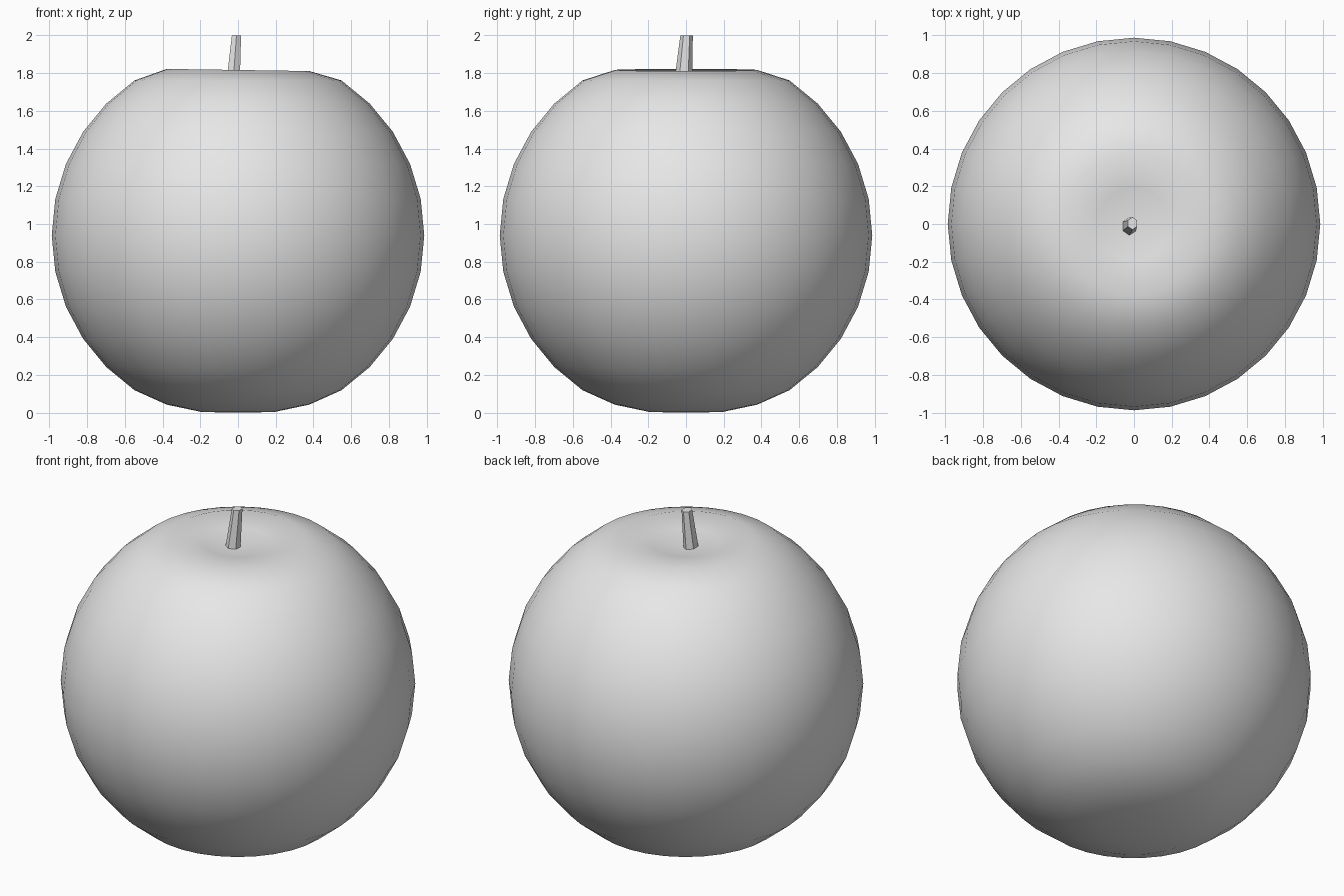
import bpy, bmesh, math
from mathutils import Vector

cube = bpy.data.objects.get("Cube")
if cube:
    bpy.data.objects.remove(cube, do_unlink=True)

grey = bpy.data.materials.new("light grey")
grey.use_nodes = True
grey.diffuse_color = (0.8, 0.8, 0.8, 1)
grey.node_tree.nodes["Principled BSDF"].inputs["Base Color"].default_value = (0.8, 0.8, 0.8, 1)


def add_object(name, bm):
    bmesh.ops.recalc_face_normals(bm, faces=bm.faces)
    mesh = bpy.data.meshes.new(name)
    bm.to_mesh(mesh)
    bm.free()
    mesh.materials.append(grey)
    obj = bpy.data.objects.new(name, mesh)
    bpy.context.collection.objects.link(obj)
    return obj


# Fruit body: a sphere pushed in around both poles
RADIUS, CENTRE = 0.987, 0.94
top_heights = [1.765, 1.795, 1.816]
bottom_heights = [0.0, 0.004, 0.043]

bm = bmesh.new()
bmesh.ops.create_uvsphere(bm, u_segments=32, v_segments=16, radius=RADIUS)
for v in bm.verts:
    angle = math.acos(max(-1, min(1, v.co.z / RADIUS)))
    ring = round(angle / math.pi * 16)
    v.co.z += CENTRE
    if ring < 3:
        v.co.z = top_heights[ring] - 0.015 * v.co.x
    elif ring > 13:
        v.co.z = bottom_heights[16 - ring]
body = add_object("fruit_body", bm)
body.data.shade_smooth()

# Stem: a leaning, tapered six-sided peg set in the dent
base, tip = Vector((-0.027, -0.015, 1.74)), Vector((-0.008, 0.003, 2.0))
bm = bmesh.new()
bmesh.ops.create_cone(bm, cap_ends=True, segments=6, radius1=0.049, radius2=0.033, depth=1)
for v in bm.verts:
    centre = base.lerp(tip, v.co.z + 0.5)
    v.co = Vector((centre.x + v.co.x * 0.85, centre.y + v.co.y, centre.z))
stem = add_object("stem", bm)

# Smooth the stem sides but keep the cut end crisp
bpy.ops.object.select_all(action='DESELECT')
stem.select_set(True)
bpy.context.view_layer.objects.active = stem
bpy.ops.object.shade_smooth_by_angle(angle=math.radians(40))
